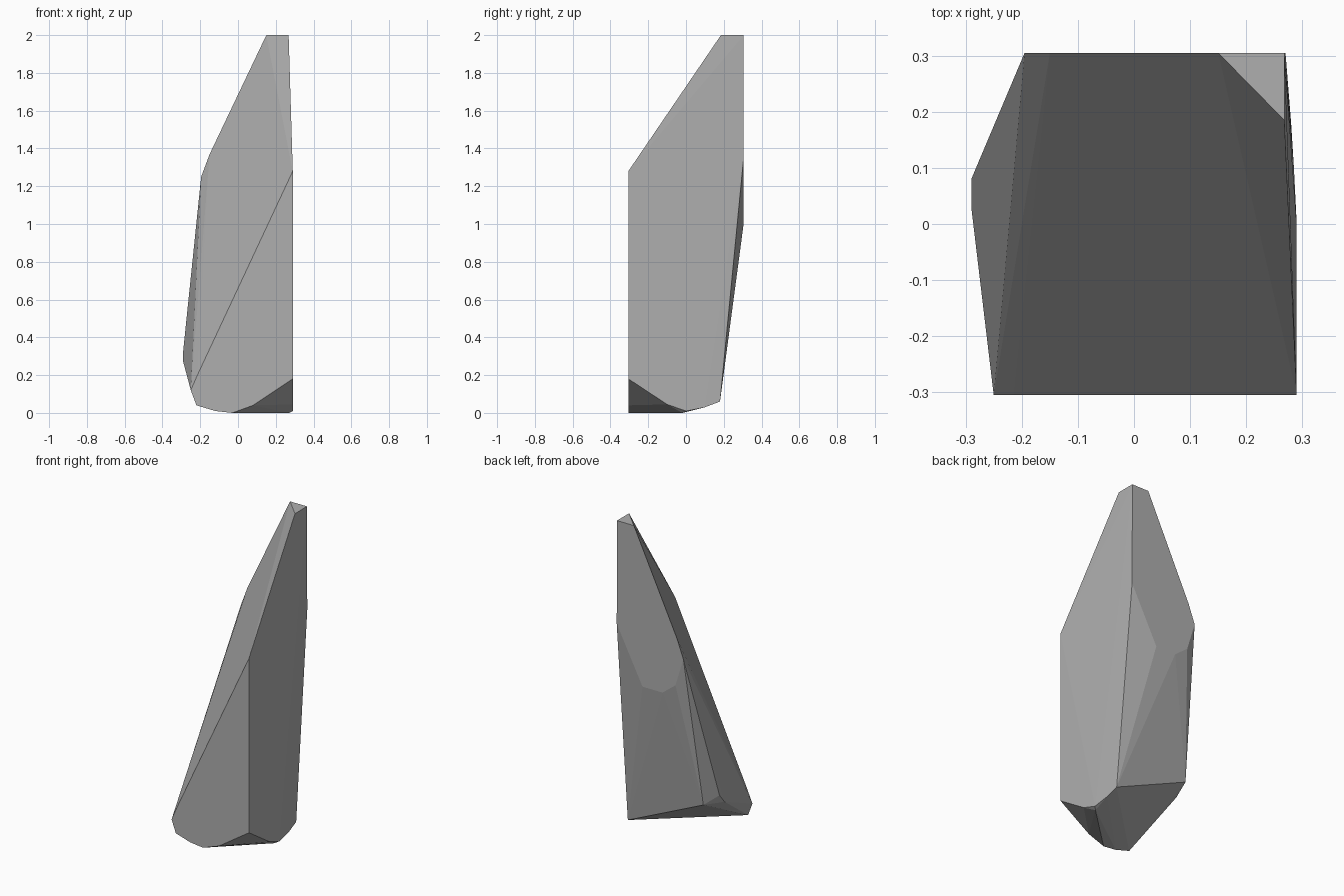
import bpy, bmesh

if "Cube" in bpy.data.objects:
    bpy.data.objects.remove(bpy.data.objects["Cube"])

# Outline of the flat front cut (x, z) at y = -0.305
FRONT = [(.29, 1.28), (.29, .18), (.08, .04), (-.03, 0), (-.12, .01),
         (-.22, .04), (-.25, .12), (-.215, .2)]
# Outline of the flat back cut (x, z) at y = 0.305
BACK = [(.15, 2), (.268, 2), (.27, 1.35), (.09, 1.0), (-.05, 1.0),
        (-.14, 1.07), (-.195, 1.25), (-.15, 1.37)]
# Lower right edge, left bulge and tip corner (x, y, z)
OTHER = [(.29, -.1, .045), (.29, 0, .01), (.27, -.02, 0), (.285, .1, .03),
         (.28, .18, .06), (-.24, .17, .29), (-.29, .08, .33),
         (-.29, .03, .27), (.268, .185, 2)]

points = [(x, -.305, z) for x, z in FRONT]
points += [(x, .305, z) for x, z in BACK]
points += OTHER

# Faceted shard as a convex hull of the outlines
bm = bmesh.new()
for p in points:
    bm.verts.new(p)
res = bmesh.ops.convex_hull(bm, input=bm.verts[:])
loose = [v for v in bm.verts if not v.link_faces]
bmesh.ops.delete(bm, geom=loose, context='VERTS')
bmesh.ops.dissolve_limit(bm, angle_limit=0.01, verts=bm.verts[:], edges=bm.edges[:])
bmesh.ops.recalc_face_normals(bm, faces=bm.faces[:])

mesh = bpy.data.meshes.new("rock_shard")
bm.to_mesh(mesh)
bm.free()

# Plain grey stone
stone = bpy.data.materials.new("grey_stone")
stone.diffuse_color = (.43, .43, .43, 1)
stone.use_nodes = True
stone.node_tree.nodes["Principled BSDF"].inputs["Base Color"].default_value = stone.diffuse_color
mesh.materials.append(stone)

shard = bpy.data.objects.new("rock_shard", mesh)
bpy.context.collection.objects.link(shard)
